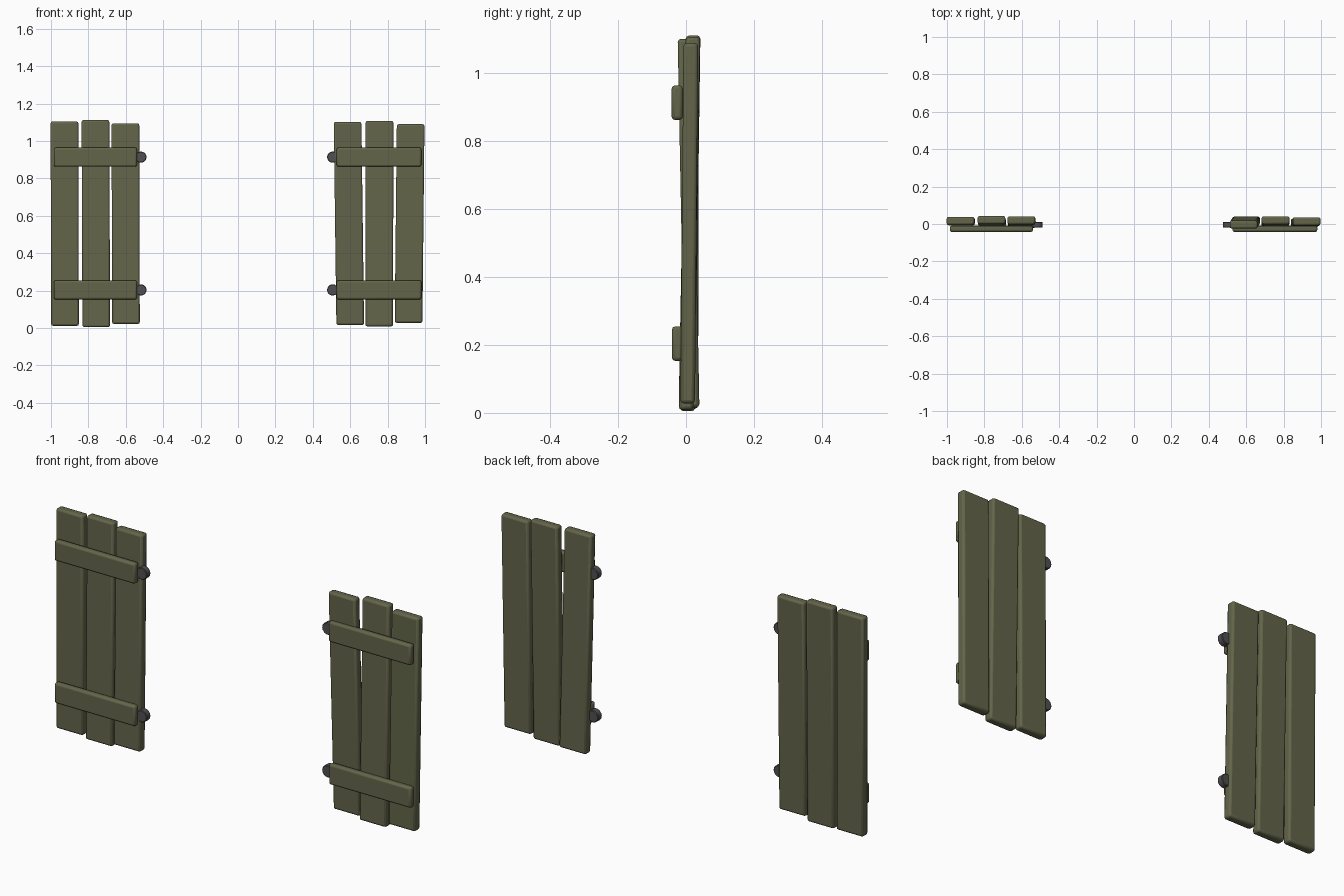
import bpy, bmesh, math
from mathutils import Matrix

if "Cube" in bpy.data.objects:
    bpy.data.objects.remove(bpy.data.objects["Cube"])


def material(name, rgb):
    m = bpy.data.materials.new(name)
    m.diffuse_color = (*rgb, 1)
    m.use_nodes = True
    m.node_tree.nodes["Principled BSDF"].inputs["Base Color"].default_value = m.diffuse_color
    return m


WOOD = material("olive_paint", (0.125, 0.13, 0.068))
IRON = material("dark_iron", (0.08, 0.08, 0.085))


def finish(name, bm, mat, bevel, segments):
    mesh = bpy.data.meshes.new(name)
    bm.to_mesh(mesh)
    bm.free()
    ob = bpy.data.objects.new(name, mesh)
    bpy.context.collection.objects.link(ob)
    mesh.materials.append(mat)
    mod = ob.modifiers.new("rounded_edges", 'BEVEL')
    mod.width, mod.segments = bevel, segments
    mod.limit_method = 'ANGLE'
    mod.angle_limit = math.radians(40)
    bpy.ops.object.select_all(action='DESELECT')
    ob.select_set(True)
    bpy.context.view_layer.objects.active = ob
    bpy.ops.object.shade_smooth_by_angle(angle=math.radians(50))
    return ob


def board(name, start, end, axis, size):
    """Box running along axis from start to end, leaning between the two."""
    bm = bmesh.new()
    bmesh.ops.create_cube(bm, size=1)
    for v in bm.verts:
        base = end if v.co[axis] > 0 else start
        for i in range(3):
            v.co[i] = base[i] + (0 if i == axis else v.co[i] * size[i])
    return finish(name, bm, WOOD, 0.01, 2)


# Upright planks: bottom centre, top centre
planks = {
    "left": [((-0.925, 0.014, 0.012), (-0.928, 0.017, 1.105)),
             ((-0.758, 0.005, 0.005), (-0.762, 0.021, 1.112)),
             ((-0.599, 0.000, 0.022), (-0.602, 0.020, 1.095))],
    "right": [((0.600, 0.018, 0.016), (0.586, -0.003, 1.102)),
              ((0.755, 0.000, 0.009), (0.757, 0.020, 1.108)),
              ((0.912, 0.005, 0.028), (0.923, 0.014, 1.09))],
}
for side, rows in planks.items():
    for i, (low, high) in enumerate(rows, 1):
        board(f"{side}_plank_{i}", low, high, 2, (0.148, 0.043, 0))

# Cross battens on the front and hinge pins on the inner edges
for side, x0, x1, pin_x in (("left", -0.985, -0.54, -0.519),
                            ("right", 0.527, 0.98, 0.506)):
    for level, z, y in (("lower", 0.204, -0.025), ("upper", 0.914, -0.026)):
        board(f"{side}_{level}_batten", (x0, y, z), (x1, y, z), 0,
              (0, 0.033, 0.102))
        bm = bmesh.new()
        turn = (Matrix.Translation((pin_x, -0.004, z))
                @ Matrix.Rotation(math.pi / 2, 4, 'X'))
        bmesh.ops.create_cone(bm, cap_ends=True, segments=16, radius1=0.03,
                              radius2=0.03, depth=0.032, matrix=turn)
        finish(f"{side}_{level}_hinge_pin", bm, IRON, 0.003, 1)
